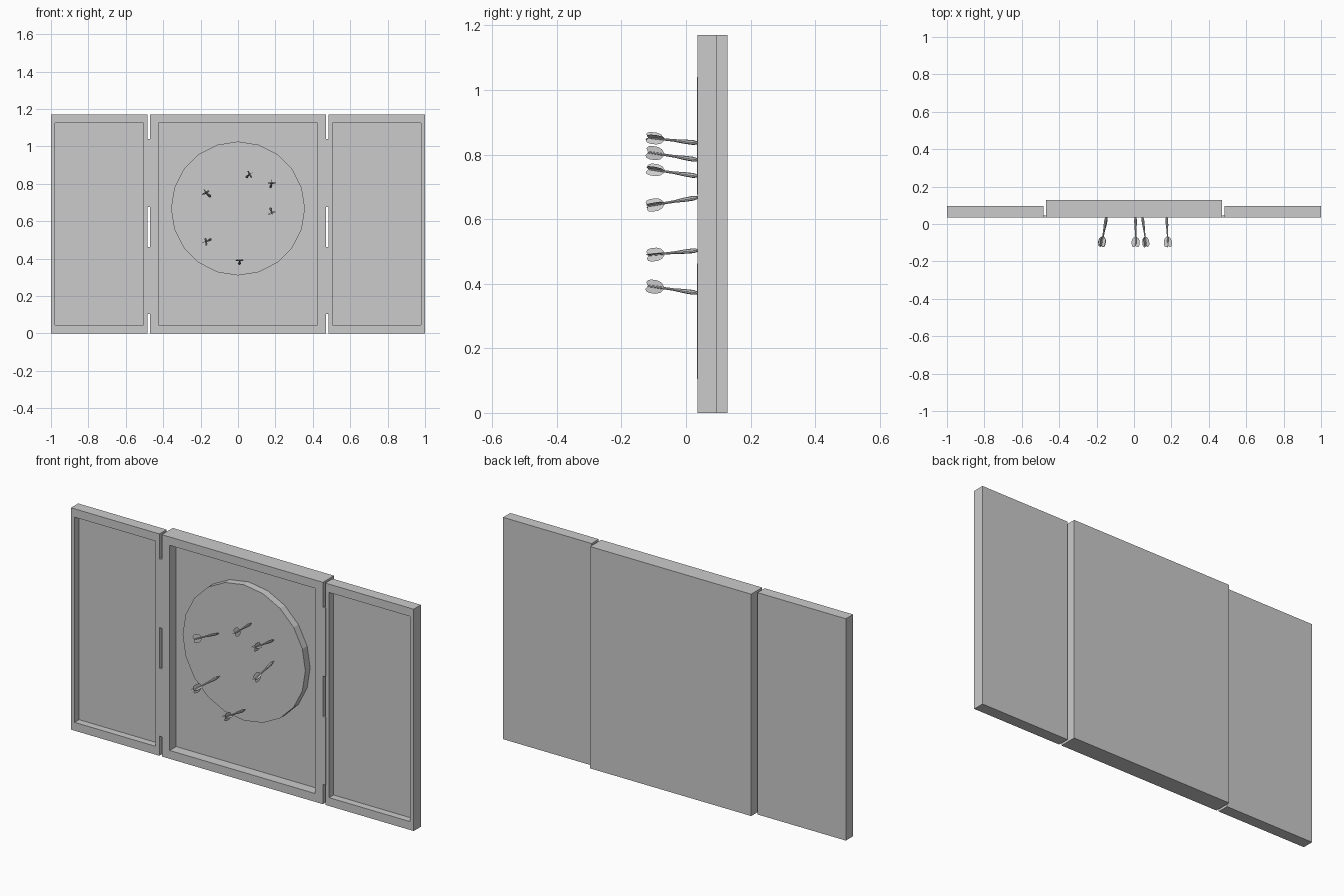
import bpy, bmesh
from math import pi, cos, sin
from mathutils import Vector, Matrix

if "Cube" in bpy.data.objects:
    bpy.data.objects.remove(bpy.data.objects["Cube"])

H = 1.17          # cabinet height
FRONT = 0.036     # common front plane


def finish(bm, name):
    bmesh.ops.recalc_face_normals(bm, faces=bm.faces)
    me = bpy.data.meshes.new(name)
    bm.to_mesh(me)
    bm.free()
    ob = bpy.data.objects.new(name, me)
    bpy.context.collection.objects.link(ob)
    return ob


def box(bm, x0, x1, y0, y1, z0, z1):
    m = (Matrix.Translation(((x0 + x1) / 2, (y0 + y1) / 2, (z0 + z1) / 2))
         @ Matrix.Diagonal((x1 - x0, y1 - y0, z1 - z0, 1)))
    bmesh.ops.create_cube(bm, size=1, matrix=m)


def tray(name, x0, x1, back, rim_x, rim_z, floor):
    """Box whose front face is sunk to a floor, leaving a rim."""
    bm = bmesh.new()
    box(bm, x0, x1, FRONT, back, 0, H)
    bm.normal_update()
    face = min(bm.faces, key=lambda f: f.calc_center_median().y)
    cx = (x0 + x1) / 2
    bmesh.ops.inset_individual(bm, faces=[face], thickness=0.01)
    for v in face.verts:
        v.co.x = x0 + rim_x if v.co.x < cx else x1 - rim_x
        v.co.z = rim_z if v.co.z < H / 2 else H - rim_z
    wall = bmesh.ops.extrude_face_region(bm, geom=[face])
    for v in [g for g in wall["geom"] if isinstance(g, bmesh.types.BMVert)]:
        v.co.y = floor
    if face.is_valid:
        bm.faces.remove(face)
    return finish(bm, name)


# Cabinet and its two open doors
tray("cabinet", -0.47, 0.47, 0.128, 0.046, 0.044, 0.09)
tray("left_door", -1.0, -0.484, 0.096, 0.022, 0.044, 0.073)
tray("right_door", 0.484, 1.0, 0.096, 0.022, 0.044, 0.073)

# Hinges, two per side
for side, label in ((-1, "left"), (1, "right")):
    for z0, z1, level in ((0.105, 0.463, "lower"), (0.677, 1.04, "upper")):
        bm = bmesh.new()
        xa, xb = sorted((side * 0.468, side * 0.487))
        box(bm, xa, xb, 0.034, 0.046, z0, z1)
        finish(bm, f"{label}_{level}_hinge")

# Round target board
bm = bmesh.new()
bmesh.ops.create_cone(bm, cap_ends=True, segments=20, radius1=0.358,
                      radius2=0.358, depth=0.04,
                      matrix=Matrix.Translation((0, 0.07, 0.668))
                      @ Matrix.Rotation(pi / 2, 4, 'X'))
finish(bm, "target_board")

# Dart outlines: (distance from tip, radius)
BODY = [(0, 0.001), (0.03, 0.0075), (0.06, 0.0065), (0.09, 0.004), (0.17, 0.003)]
FIN = [(0.118, 0), (0.131, 0.016), (0.145, 0.021), (0.163, 0.021),
       (0.174, 0.018), (0.178, 0.011), (0.172, 0)]


def dart(name, tip, tail, roll):
    bm = bmesh.new()
    n = 8
    rings = [[bm.verts.new((r * cos(2 * pi * i / n), r * sin(2 * pi * i / n), d))
              for i in range(n)] for d, r in BODY]
    for a, b in zip(rings, rings[1:]):
        for i in range(n):
            j = (i + 1) % n
            bm.faces.new((a[i], a[j], b[j], b[i]))
    bm.faces.new(rings[0])
    bm.faces.new(rings[-1])
    # four flight fins
    for k in range(4):
        t = roll + k * pi / 2
        bm.faces.new([bm.verts.new((r * cos(t), r * sin(t), d)) for d, r in FIN])
    ob = finish(bm, name)
    axis = Vector(tail) - Vector(tip)
    ob.matrix_world = (Matrix.Translation(tip)
                       @ axis.to_track_quat('Z', 'Y').to_matrix().to_4x4())


# Tip x, tip z, tail x, tail z, roll
DARTS = [(-0.146, 0.731, -0.176, 0.756, 0.5),
         (0.043, 0.834, 0.066, 0.853, 0.5),
         (0.174, 0.781, 0.182, 0.808, 0.0),
         (0.174, 0.670, 0.182, 0.640, 0.35),
         (-0.142, 0.505, -0.176, 0.488, 0.15),
         (0.008, 0.369, 0.009, 0.394, 0.0)]
for i, (x0, z0, x1, z1, roll) in enumerate(DARTS):
    dart(f"dart_{i + 1}", (x0, 0.052, z0), (x1, -0.122, z1), roll)
